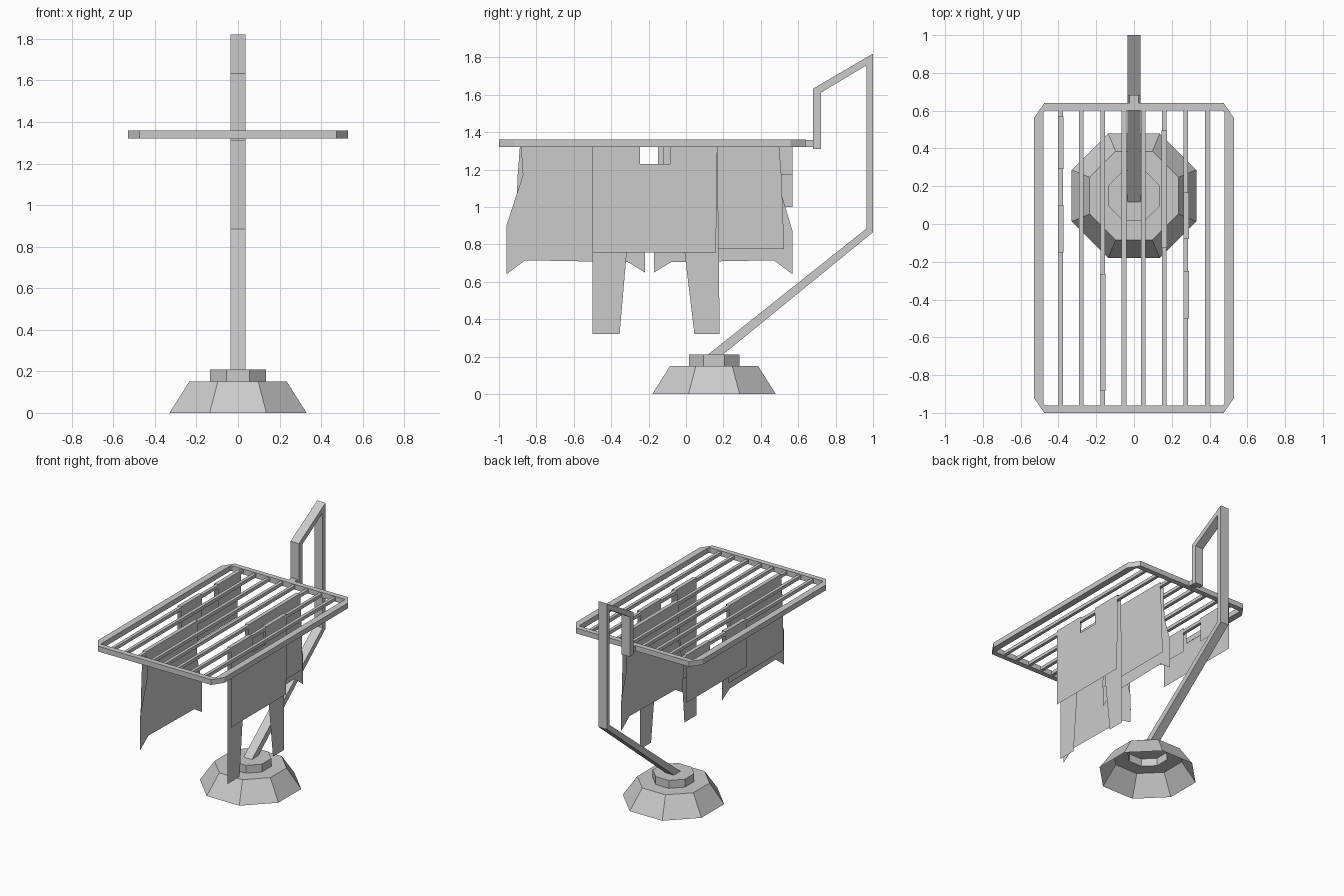
import bpy
from math import pi, cos, sin

if "Cube" in bpy.data.objects:
    bpy.data.objects.remove(bpy.data.objects["Cube"])


def add_mesh(name, verts, faces):
    mesh = bpy.data.meshes.new(name)
    mesh.from_pydata(verts, [], faces)
    mesh.update()
    obj = bpy.data.objects.new(name, mesh)
    bpy.context.collection.objects.link(obj)
    return obj


def box(name, lo, hi):
    bpy.ops.mesh.primitive_cube_add(size=1, location=[(a + b) / 2 for a, b in zip(lo, hi)])
    obj = bpy.context.object
    obj.name = name
    obj.scale = [b - a for a, b in zip(lo, hi)]
    return obj


# Hollow octagonal foot: flared skirt, ledge and raised collar, open below
rings = [(0.33, 0), (0.235, 0.15), (0.135, 0.15), (0.135, 0.21)]
verts, faces = [], []
for apothem, z in rings:
    r = apothem / cos(pi / 8)
    verts += [(r * cos(pi / 8 + i * pi / 4), 0.15 + r * sin(pi / 8 + i * pi / 4), z) for i in range(8)]
for k in range(len(rings) - 1):
    for i in range(8):
        j = (i + 1) % 8
        faces.append((k * 8 + i, k * 8 + j, k * 8 + 8 + j, k * 8 + 8 + i))
faces.append(tuple(range(24, 32)))
add_mesh("base", verts, faces)

# Bent square pole: inner and outer edge of each bend, swept across the width
inner = [(0.11, 0.205), (0.965, 0.885), (0.965, 1.757), (0.723, 1.612), (0.723, 1.31)]
outer = [(0.19, 0.205), (1.0, 0.865), (1.0, 1.82), (0.68, 1.633), (0.68, 1.31)]
verts, faces = [], []
for a, b in zip(inner, outer):
    verts += [(-0.035, *a), (0.035, *a), (0.035, *b), (-0.035, *b)]
for k in range(len(inner) - 1):
    for i in range(4):
        j = (i + 1) % 4
        faces.append((k * 4 + i, k * 4 + j, k * 4 + 4 + j, k * 4 + 4 + i))
faces += [(3, 2, 1, 0), (16, 17, 18, 19)]
add_mesh("pole", verts, faces)
box("pole_bracket", (-0.025, 0.63, 1.322), (0.025, 0.69, 1.358))


# Rack frame with clipped corners
def clipped(x, y0, y1, cx, cy):
    return [(x - cx, y0), (x, y0 + cy), (x, y1 - cy), (x - cx, y1),
            (cx - x, y1), (-x, y1 - cy), (-x, y0 + cy), (cx - x, y0)]


out = clipped(0.53, -1.0, 0.64, 0.055, 0.08)
inn = clipped(0.48, -0.96, 0.60, 0.008, 0.01)
verts = [(x, y, z) for ring, z in ((out, 1.32), (out, 1.36), (inn, 1.36), (inn, 1.32)) for x, y in ring]
faces = []
for k in range(4):
    n = (k + 1) % 4
    for i in range(8):
        j = (i + 1) % 8
        faces.append((k * 8 + i, k * 8 + j, n * 8 + j, n * 8 + i))
add_mesh("rack_frame", verts, faces)

# Drying bars
for x in (-0.388, -0.28, -0.165, -0.053, 0.048, 0.16, 0.275, 0.388):
    box("drying_bar", (x - 0.012, -0.965, 1.328), (x + 0.012, 0.605, 1.353))

TOP = 1.361


# Washing: flat sheets either side of a bar, joined by a fold over it
def garment(name, x, right, left, folds):
    verts, faces = [], []

    def face(points):
        start = len(verts)
        verts.extend(points)
        faces.append(tuple(range(start, len(verts))))

    for sheets, sx in ((right, x + 0.015), (left, x - 0.015)):
        for sheet in sheets:
            face([(sx, y, z) for y, z in sheet])
    for a, b in folds:
        face([(x - 0.015, a, TOP), (x + 0.015, a, TOP), (x + 0.015, b, TOP), (x - 0.015, b, TOP)])
    return add_mesh(name, verts, faces)


# Trousers: waist half on the right, two tapering legs on the left
garment("trousers", 0.277,
        [[(-0.5, TOP), (-0.5, 0.757), (0.16, 0.757), (0.168, TOP),
          (-0.085, TOP), (-0.085, 1.23), (-0.245, 1.23), (-0.245, TOP)]],
        [[(-0.5, TOP), (-0.5, 0.32), (-0.355, 0.32), (-0.265, TOP)],
         [(-0.08, TOP), (0.045, 0.32), (0.18, 0.32), (0.168, TOP)]],
        [(-0.5, -0.25), (-0.08, 0.168)])

# Shorts: short legs on the right, waist half on the left
garment("shorts", -0.388,
        [[(-0.15, TOP), (-0.15, 1.17), (0.10, 1.17), (0.10, TOP)],
         [(0.29, TOP), (0.29, 1.17), (0.57, 1.17), (0.57, TOP)]],
        [[(-0.15, TOP), (-0.15, 1.0), (0.57, 1.0), (0.57, TOP),
          (0.29, TOP), (0.29, 1.25), (0.10, 1.25), (0.10, TOP)]],
        [(-0.15, 0.10), (0.29, 0.57)])

# Two matching shirts, the second turned half round
long_side = [(0.495, TOP), (0.51, 1.07), (0.57, 0.87), (0.57, 0.64), (0.47, 0.715),
             (-0.08, 0.705), (-0.17, 0.65), (-0.17, 0.88), (-0.11, 1.1), (-0.125, TOP)]
short_side = [(0.495, TOP), (0.51, 1.17), (0.525, 0.775), (-0.14, 0.775), (-0.12, 1.17), (-0.125, TOP)]


def turned(points):
    return [(-0.39 - y, z) for y, z in points]


garment("back_shirt", 0.16, [short_side], [long_side], [(-0.125, 0.495)])
long_turned = turned(long_side)
long_turned[1] = (-0.872, 1.17)
long_turned[2] = (-0.96, 0.9)
garment("front_shirt", -0.165, [long_turned], [turned(short_side)], [(-0.885, -0.265)])
